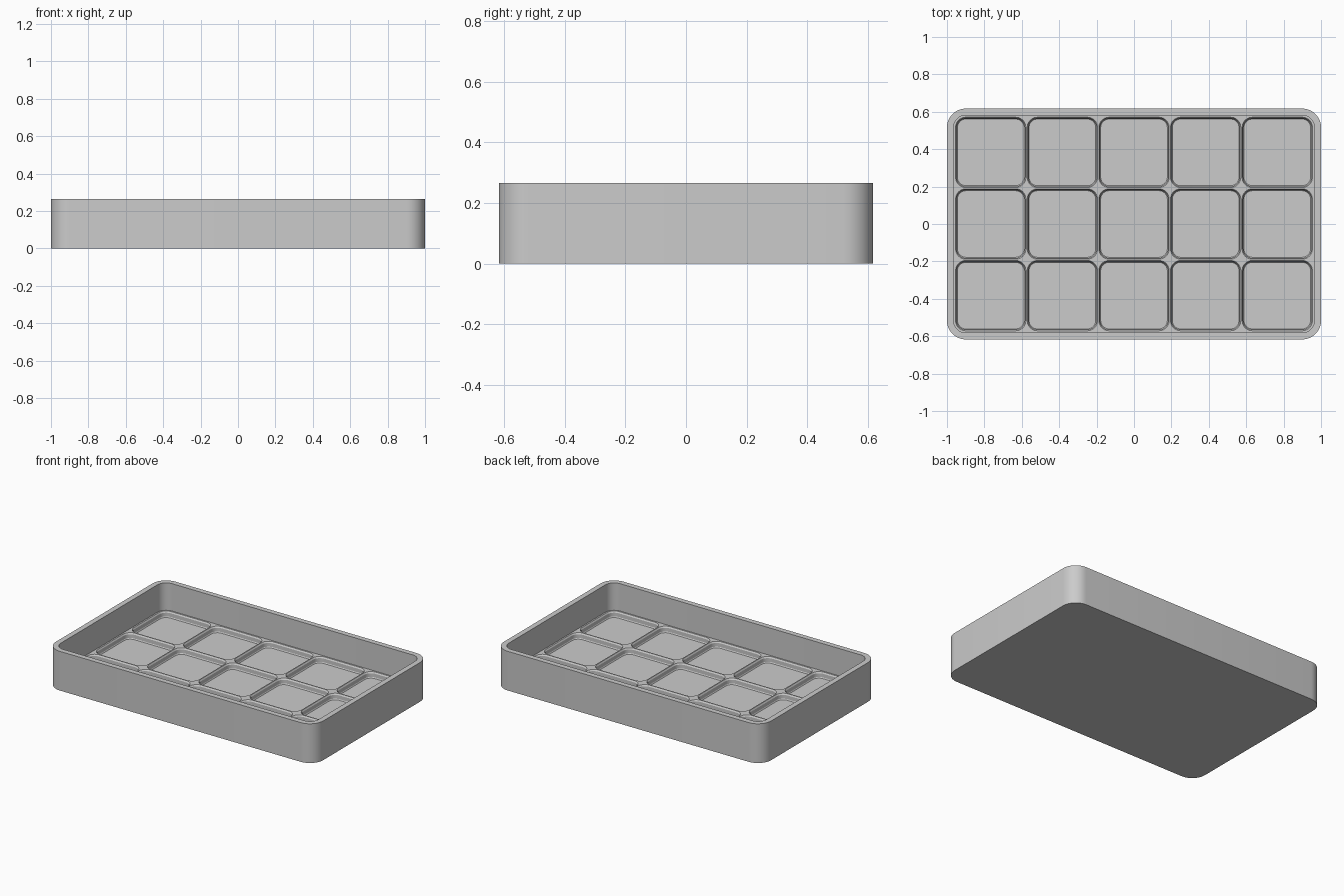
import bpy, bmesh, math

cube = bpy.data.objects.get("Cube")
if cube:
    bpy.data.objects.remove(cube, do_unlink=True)

# Main dimensions
HALF_X, HALF_Y, HEIGHT = 1.0, 0.617, 0.265
WALL, CORNER = 0.036, 0.1
COLS, ROWS, PITCH = 5, 3, 0.383
GRID_TOP = 0.08
# Pocket section from the rim down: half width, corner radius, height
POCKET = [(0.188, 0.055, GRID_TOP), (0.182, 0.049, 0.071),
          (0.182, 0.049, 0.046), (0.178, 0.045, 0.04)]

grey = bpy.data.materials.new("plain grey")
grey.use_nodes = True
colour = (0.6, 0.6, 0.6, 1)
grey.diffuse_color = colour
grey.node_tree.nodes["Principled BSDF"].inputs["Base Color"].default_value = colour


def ring(bm, hx, hy, r, z, cx=0, cy=0, steps=10):
    """Counter-clockwise rounded rectangle of vertices."""
    verts = []
    for q, (sx, sy) in enumerate([(1, 1), (-1, 1), (-1, -1), (1, -1)]):
        for i in range(steps + 1):
            a = math.pi / 2 * (q + i / steps)
            verts.append(bm.verts.new((cx + sx * (hx - r) + r * math.cos(a),
                                       cy + sy * (hy - r) + r * math.sin(a), z)))
    return verts


def bridge(bm, rings):
    for a, b in zip(rings, rings[1:]):
        for i in range(len(a)):
            j = (i + 1) % len(a)
            bm.faces.new((a[i], a[j], b[j], b[i]))


def finish(bm, name):
    mesh = bpy.data.meshes.new(name)
    bm.to_mesh(mesh)
    bm.free()
    obj = bpy.data.objects.new(name, mesh)
    bpy.context.collection.objects.link(obj)
    mesh.materials.append(grey)
    bpy.ops.object.select_all(action='DESELECT')
    obj.select_set(True)
    bpy.context.view_layer.objects.active = obj
    bpy.ops.object.shade_smooth_by_angle(angle=math.radians(25))


IN_X, IN_Y, IN_R = HALF_X - WALL, HALF_Y - WALL, CORNER - WALL

# Tray shell: base, outer wall, rim and inner wall
bm = bmesh.new()
shell = [ring(bm, HALF_X, HALF_Y, CORNER, 0),
         ring(bm, HALF_X, HALF_Y, CORNER, HEIGHT),
         ring(bm, IN_X, IN_Y, IN_R, HEIGHT),
         ring(bm, IN_X, IN_Y, IN_R, GRID_TOP)]
bridge(bm, shell)
bm.faces.new(shell[0][::-1])
finish(bm, "tray_shell")

# Grid of pockets, with a flat web joining their rims to the inner wall
bm = bmesh.new()
web_loops = [ring(bm, IN_X, IN_Y, IN_R, GRID_TOP)]
for col in range(COLS):
    for row in range(ROWS):
        cx = (col - (COLS - 1) / 2) * PITCH
        cy = (row - (ROWS - 1) / 2) * PITCH
        rings = [ring(bm, h, h, r, z, cx, cy) for h, r, z in POCKET]
        bridge(bm, rings)
        bm.faces.new(rings[-1])
        web_loops.append(rings[0])
edges = []
for loop in web_loops:
    for a, b in zip(loop, loop[1:] + loop[:1]):
        edges.append(bm.edges.get((a, b)) or bm.edges.new((a, b)))
web = bmesh.ops.triangle_fill(bm, edges=edges, use_beauty=True, normal=(0, 0, 1))
for face in web["geom"]:
    if isinstance(face, bmesh.types.BMFace):
        face.normal_update()
        if face.normal.z < 0:
            face.normal_flip()
finish(bm, "pocket_grid")
